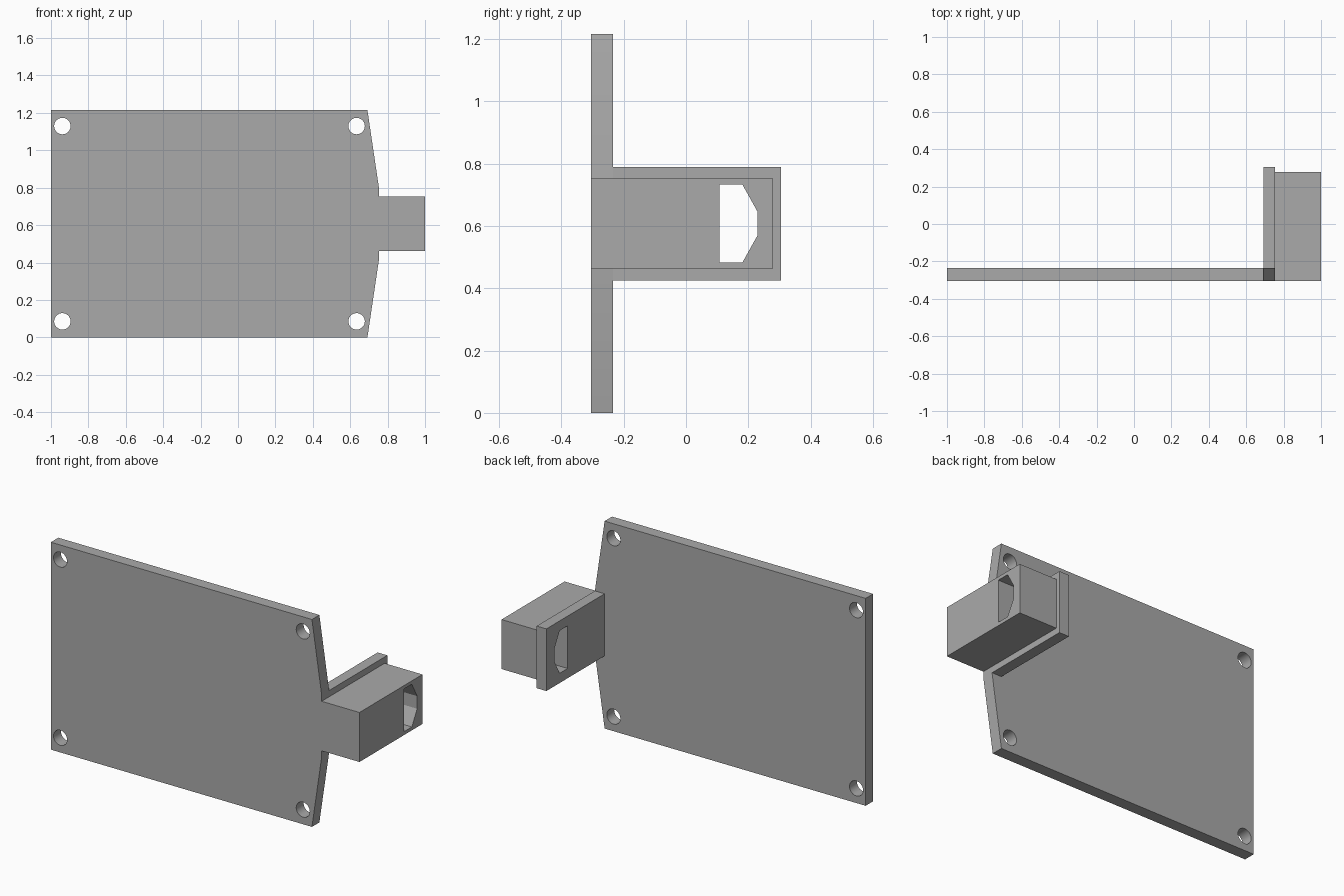
import bpy, bmesh, math
from mathutils import Matrix, Vector

cube = bpy.data.objects.get("Cube")
if cube:
    bpy.data.objects.remove(cube)

# One plain grey for the whole bracket
grey = bpy.data.materials.new("plain grey")
grey.use_nodes = True
grey.diffuse_color = (0.4, 0.4, 0.4, 1)
grey.node_tree.nodes["Principled BSDF"].inputs["Base Color"].default_value = grey.diffuse_color

X, Y, Z = Vector((1, 0, 0)), Vector((0, 1, 0)), Vector((0, 0, 1))


def extruded(name, loops, axes, start, end):
    """Extrude an outline with holes along the third axis, from start to end."""
    curve = bpy.data.curves.new(name + "_profile", "CURVE")
    curve.dimensions = "2D"
    curve.fill_mode = "BOTH"
    curve.extrude = (end - start) / 2
    for points in loops:
        spline = curve.splines.new("POLY")
        spline.points.add(len(points) - 1)
        for p, (u, v) in zip(spline.points, points):
            p.co = (u, v, 0, 1)
        spline.use_cyclic_u = True
    profile = bpy.data.objects.new(name + "_profile", curve)
    bpy.context.collection.objects.link(profile)
    bpy.context.view_layer.update()
    mesh = bpy.data.meshes.new_from_object(
        profile.evaluated_get(bpy.context.evaluated_depsgraph_get()))
    bpy.data.objects.remove(profile)

    # Place the profile, weld its caps to its walls and tidy the flat faces
    frame = Matrix(axes).transposed().to_4x4()
    frame.translation = axes[2] * (start + end) / 2
    bm = bmesh.new()
    bm.from_mesh(mesh)
    bm.transform(frame)
    bmesh.ops.remove_doubles(bm, verts=bm.verts, dist=0.0001)
    bmesh.ops.recalc_face_normals(bm, faces=bm.faces)
    bm.to_mesh(mesh)
    bm.free()
    mesh.name = name
    mesh.materials.clear()
    mesh.materials.append(grey)
    obj = bpy.data.objects.new(name, mesh)
    bpy.context.collection.objects.link(obj)
    bpy.ops.object.select_all(action="DESELECT")
    obj.select_set(True)
    bpy.context.view_layer.objects.active = obj
    bpy.ops.object.shade_smooth_by_angle(angle=math.radians(25))
    return obj


def circle(u, v, r, n=32):
    return [(u + r * math.cos(math.tau * i / n), v + r * math.sin(math.tau * i / n))
            for i in range(n)]


def rect(u0, u1, v0, v1):
    return [(u0, v0), (u1, v0), (u1, v1), (u0, v1)]


# Flat mounting plate with tapered side and four screw holes
height = 1.215
mid = height / 2
outline = [(-1, 0), (0.692, 0), (0.755, mid - 0.182),
           (0.755, mid + 0.182), (0.692, height), (-1, height)]
holes = [circle(x, mid + s * 0.522, 0.044) for x in (-0.939, 0.634) for s in (-1, 1)]
extruded("mounting_plate", [outline] + holes, (X, Z, -Y), 0.235, 0.304)

# Opening shared by flange and block
half = [(0.107, 0.125), (0.181, 0.125), (0.23, 0.037)]
window = [(y, mid - h) for y, h in half] + [(y, mid + h) for y, h in reversed(half)]

# Upright flange behind the plate
extruded("flange", [rect(-0.235, 0.304, mid - 0.182, mid + 0.182), window],
         (Y, Z, X), 0.692, 0.755)

# Side block
extruded("side_block", [rect(-0.304, 0.279, mid - 0.145, mid + 0.145), window],
         (Y, Z, X), 0.755, 1.0)
